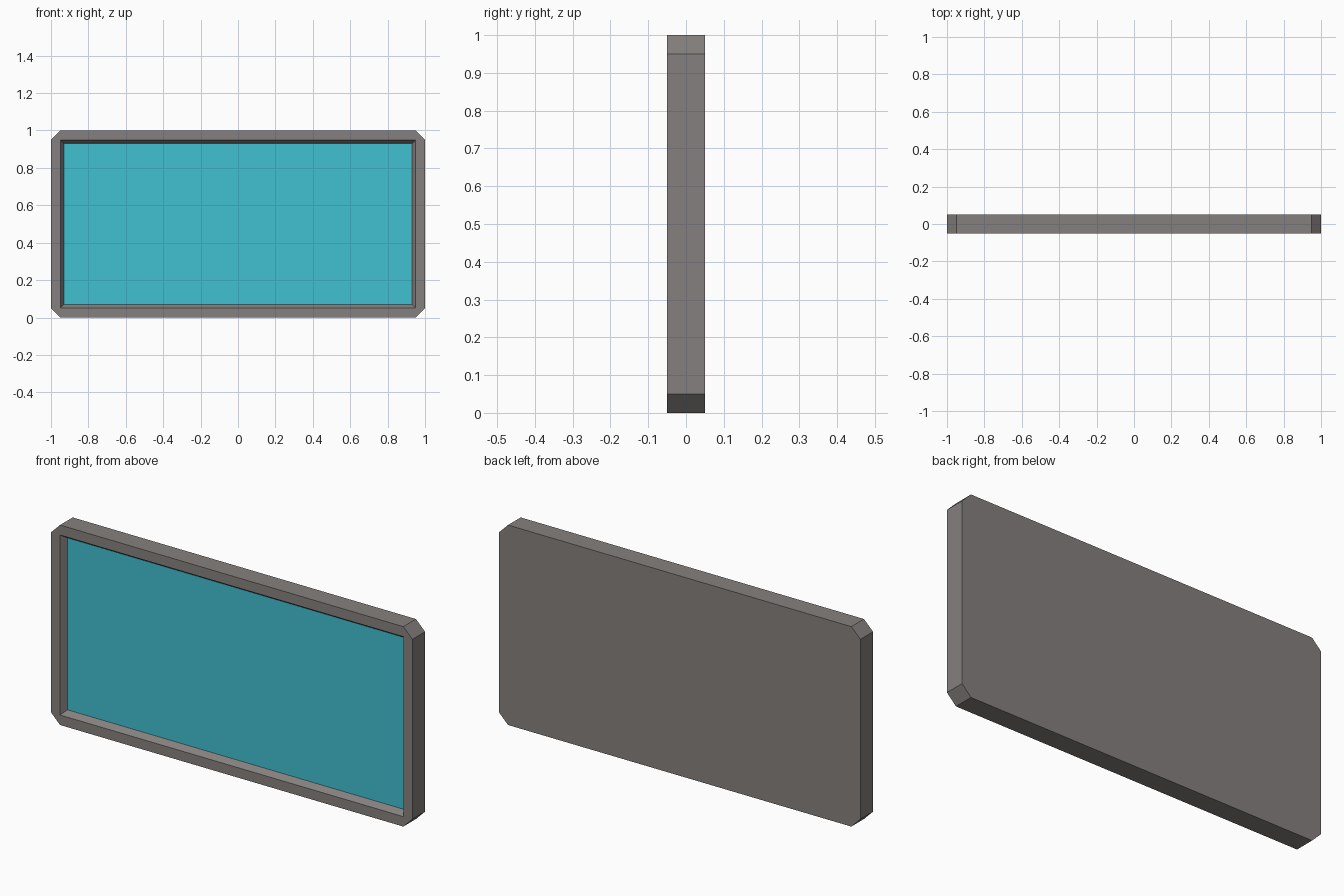
import bpy, bmesh

if "Cube" in bpy.data.objects:
    bpy.data.objects.remove(bpy.data.objects["Cube"])

def material(name, rgb):
    m = bpy.data.materials.new(name)
    m.diffuse_color = (*rgb, 1)
    m.use_nodes = True
    m.node_tree.nodes["Principled BSDF"].inputs["Base Color"].default_value = m.diffuse_color
    return m

GREY = material("warm grey", (0.235, 0.217, 0.21))
TEAL = material("teal", (0.053, 0.53, 0.64))

HW, HH, HD = 1.0, 0.5, 0.05      # half width, half height, half depth
RIM, SLOPE, RECESS = 0.05, 0.02, 0.03

def rect(inset):
    w, h = HW - inset, HH - inset
    return [(-w, -h), (w, -h), (w, h), (-w, h)]

def ring(bm, pts, y):
    return [bm.verts.new((x, y, z + HH)) for x, z in pts]

def finish(bm, name, mat):
    me = bpy.data.meshes.new(name)
    bm.to_mesh(me)
    bm.free()
    me.materials.append(mat)
    ob = bpy.data.objects.new(name, me)
    bpy.context.collection.objects.link(ob)
    return ob

# Frame: clipped-corner slab with a sloped rectangular recess in front
a, b = HW - RIM, HH - RIM
outline = [(-a, -HH), (a, -HH), (HW, -b), (HW, b), (a, HH), (-a, HH), (-HW, b), (-HW, -b)]
bm = bmesh.new()
front, back = ring(bm, outline, -HD), ring(bm, outline, HD)
lip = ring(bm, rect(RIM), -HD)
floor = ring(bm, rect(RIM + SLOPE), -HD + RECESS)
bm.faces.new(back)
for i in range(8):
    j = (i + 1) % 8
    bm.faces.new((front[i], front[j], back[j], back[i]))
for i in range(4):
    j = (i + 1) % 4
    bm.faces.new((front[2 * i], front[2 * i + 1], lip[j], lip[i]))               # rim side
    bm.faces.new((front[2 * i + 1], front[(2 * i + 2) % 8], lip[j]))             # rim corner
    bm.faces.new((lip[i], lip[j], floor[j], floor[i]))                           # recess slope
bmesh.ops.recalc_face_normals(bm, faces=bm.faces)
finish(bm, "frame", GREY)

# Screen panel closing the recess, facing the front
bm = bmesh.new()
bm.faces.new(ring(bm, rect(RIM + SLOPE), -HD + RECESS))
finish(bm, "screen", TEAL)
